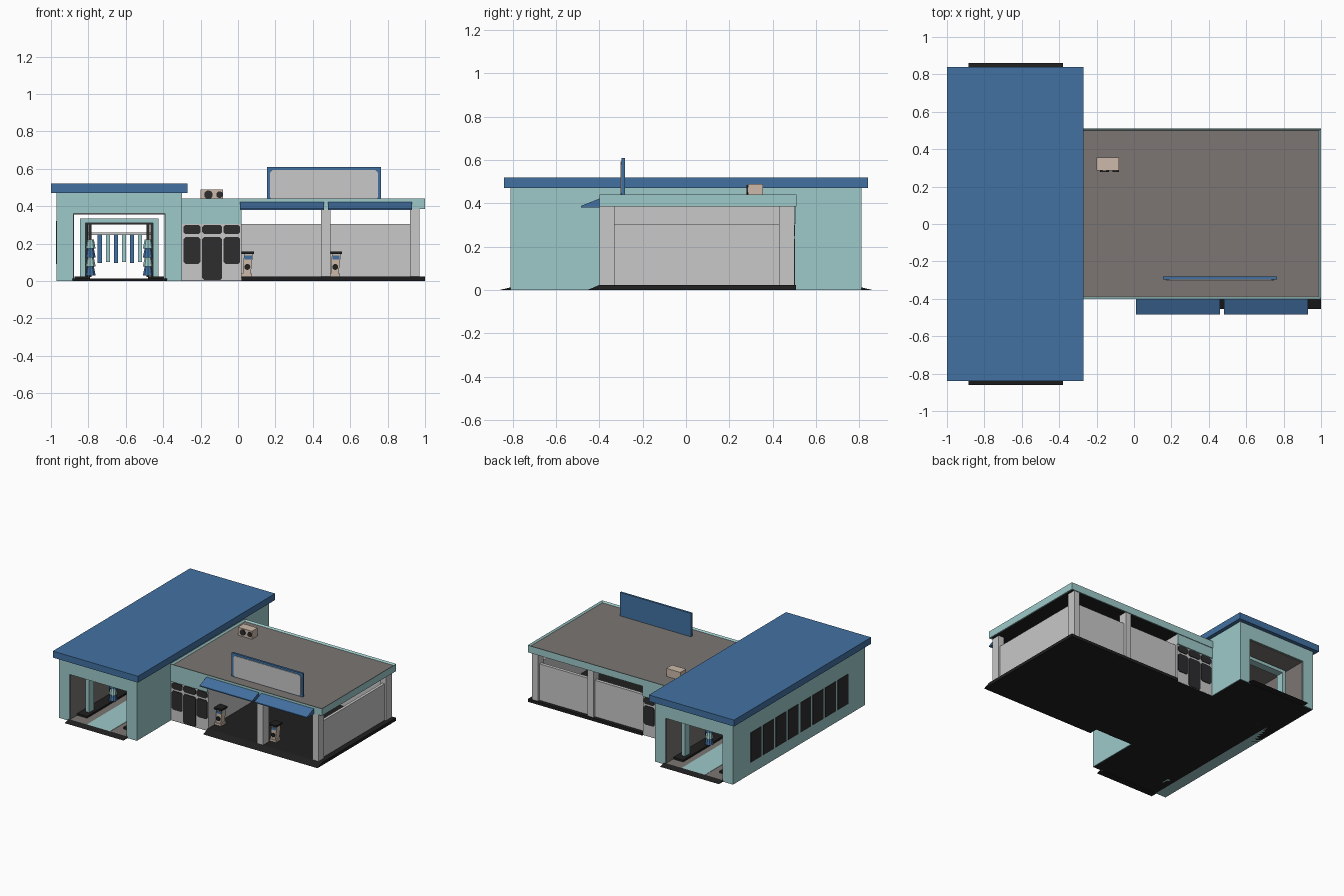
import bpy, bmesh, math

if "Cube" in bpy.data.objects:
    bpy.data.objects.remove(bpy.data.objects["Cube"])


def material(name, r, g, b):
    m = bpy.data.materials.new(name)
    m.diffuse_color = (r, g, b, 1)
    m.use_nodes = True
    m.node_tree.nodes["Principled BSDF"].inputs["Base Color"].default_value = m.diffuse_color
    return m


TEAL = material("pale_teal", .34, .585, .585)
BLUE = material("mid_blue", .055, .165, .36)
GREY = material("light_grey", .58, .58, .58)
TAUPE = material("roof_taupe", .2, .18, .172)
BLACK = material("asphalt_black", .014, .014, .014)
DARK = material("dark_glass", .026, .026, .028)
BEIGE = material("beige_metal", .61, .485, .4)


def finish(name, bm, mats):
    bmesh.ops.recalc_face_normals(bm, faces=bm.faces)
    me = bpy.data.meshes.new(name)
    bm.to_mesh(me)
    bm.free()
    for m in mats:
        me.materials.append(m)
    ob = bpy.data.objects.new(name, me)
    bpy.context.collection.objects.link(ob)
    return ob


def prism(name, pts, axis, lo, hi, mat):
    """Extrude a 2D outline along an axis: 'x' takes (y,z), 'y' takes (x,z), 'z' takes (x,y)."""
    put = {'x': lambda a, b, t: (t, a, b), 'y': lambda a, b, t: (a, t, b),
           'z': lambda a, b, t: (a, b, t)}[axis]
    bm = bmesh.new()
    r0 = [bm.verts.new(put(a, b, lo)) for a, b in pts]
    r1 = [bm.verts.new(put(a, b, hi)) for a, b in pts]
    bm.faces.new(r0)
    bm.faces.new(r1)
    n = len(pts)
    for i in range(n):
        j = (i + 1) % n
        bm.faces.new((r0[i], r0[j], r1[j], r1[i]))
    return finish(name, bm, [mat])


def rect(a0, a1, b0, b1, c=0):
    """Rectangle outline, corners cut by c."""
    if not c:
        return [(a0, b0), (a1, b0), (a1, b1), (a0, b1)]
    return [(a0 + c, b0), (a1 - c, b0), (a1, b0 + c), (a1, b1 - c),
            (a1 - c, b1), (a0 + c, b1), (a0, b1 - c), (a0, b0 + c)]


def box(name, x0, x1, y0, y1, z0, z1, mat):
    return prism(name, rect(x0, x1, y0, y1), 'z', z0, z1, mat)


def arch(x0, x1, top, t, head):
    """Doorway-shaped outline with legs t wide and a head bar."""
    return [(x0, 0), (x0, top), (x1, top), (x1, 0), (x1 - t, 0),
            (x1 - t, top - head), (x0 + t, top - head), (x0 + t, 0)]


def disc(name, x, z, r, y0, y1, mat, n=12):
    pts = [(x + r * math.cos(2 * math.pi * i / n), z + r * math.sin(2 * math.pi * i / n))
           for i in range(n)]
    return prism(name, pts, 'y', y0, y1, mat)


# ---- wash tunnel: shell, lining, roof slab ----
prism("tunnel_shell", [(-.97, 0), (-.97, .47), (-.30, .47), (-.30, 0), (-.39, 0),
                       (-.39, .36), (-.88, .36), (-.88, 0)], 'y', -.81, .81, TEAL)
for nm, x in (("left", -.88), ("right", -.394)):
    box("tunnel_lining_" + nm, x, x + .004, -.80, .80, .005, .356, TAUPE)
box("tunnel_ceiling", -.88, -.39, -.80, .80, .356, .36, TAUPE)
box("tunnel_roof", -1, -.27, -.84, .84, .47, .52, BLUE)
box("tunnel_base", -.965, -.305, -.805, .805, 0, .004, BLACK)
box("tunnel_floor", -.88, -.39, -.81, .81, .003, .01, TAUPE)
box("wash_lane", -.73, -.53, -.81, .81, .01, .012, TEAL)
for s in (-1, 1):
    prism("tunnel_ramp", [(s * .86, 0), (s * .81, .012), (s * .81, 0)], 'x', -.885, -.38, BLACK)

# side windows of the tunnel
for i in range(8):
    y = -.60 + i * .1525
    prism("tunnel_window", rect(y, y + .128, .09, .32), 'x', -.974, -.968, DARK)

# ---- wash machinery ----
CX = -.635
for y in (-.63, .63):
    prism("wash_arch", arch(CX - .21, CX + .21, .335, .03, .025), 'y', y - .03, y + .03, TEAL)
for y in (-.4, .4):
    prism("spray_frame", arch(CX - .18, CX + .18, .315, .012, .012), 'y', y - .015, y + .015, DARK)
box("strip_rail", CX - .17, CX + .17, -.03, .03, .245, .258, GREY)
for i in range(6):
    x = CX - .115 + i * .043
    box("hanging_strip", x, x + .022, -.05, .05, .1 if i % 2 else .095, .248, (BLUE, TEAL)[i % 2])
for s in (-1, 1):
    x = CX + s * .155
    box("floor_rail", min(x, x + s * .085), max(x, x + s * .085), -.72, .72, .01, .024, BLACK)
    for y in (-.4, 0, .4):
        box("brush_post", x - .008, x + .008, y - .008, y + .008, .02, .31, DARK)
        for k in range(4):      # stacked flared brush tiers
            bm = bmesh.new()
            bmesh.ops.create_cone(bm, cap_ends=True, segments=10, radius1=.03, radius2=.02, depth=.048)
            bmesh.ops.translate(bm, verts=bm.verts, vec=(x, y, .054 + k * .048))
            finish("brush_tier", bm, [(BLUE, TEAL)[k % 2]])

# ---- shop block ----
box("shop_base", -.31, .03, -.39, .495, 0, .004, BLACK)
box("shop_walls", -.31, .02, -.392, .497, .003, .385, GREY)
for nm, y0, y1, f0, f1 in (("front", -.397, -.391, -.40, -.39), ("back", .496, .502, .495, .505)):
    box("shop_fascia_" + nm, -.30, .02, f0, f1, .305, .385, TEAL)
    for x0, x1, low in ((-.292, -.2, .09), (-.192, -.085, .004), (-.078, .012, .09)):
        prism("shop_window_" + nm, rect(x0, x1, low, .235, .012), 'y', y0, y1, DARK)
        prism("shop_transom_" + nm, rect(x0, x1, .25, .3, .012), 'y', y0, y1, DARK)

# ---- flat roof: teal rim, sunken taupe deck, black underside ----
bm = bmesh.new()
bmesh.ops.create_cube(bm, size=1)
for v in bm.verts:
    v.co = (-.30 if v.co.x < 0 else 1, -.40 if v.co.y < 0 else .51, .385 if v.co.z < 0 else .44)
for direction, index, depth in ((1, 1, -.012), (-1, 2, -.003)):
    bm.normal_update()
    face = max(bm.faces, key=lambda f: f.normal.z * direction * f.calc_area())
    bmesh.ops.inset_region(bm, faces=[face], thickness=.015, depth=depth)
    face.material_index = index
finish("shop_roof", bm, [TEAL, TAUPE, BLACK])

# ---- covered forecourt: floor, ramp, columns, low walls ----
prism("forecourt_floor", [(-.455, 0), (-.40, .023), (.508, .023), (.508, 0)], 'x', .02, 1, BLACK)
for x in (.445, .92):
    for y in (-.40, .43):
        box("column", x, x + .05, y, y + .07, .02, .388, GREY)
for x0, x1 in ((.02, .445), (.495, .92)):
    box("back_wall", x0, x1, .455, .48, .02, .305, GREY)
box("side_wall", .935, .957, -.33, .43, .02, .305, GREY)

# awnings over the open bays
for x in (.01, .48):
    prism("awning", [(-.398, .422), (-.485, .388), (-.485, .38), (-.398, .38)], 'x', x, x + .45, BLUE)

# service machines
for x in (.02, .49):
    box("machine_foot", x, x + .055, -.315, -.255, .02, .04, BEIGE)
    prism("machine_body", [(x + .006, .04), (x + .048, .04), (x + .06, .145), (x + .012, .145)],
          'y', -.31, -.26, BEIGE)
    box("machine_cap", x, x + .065, -.322, -.248, .145, .158, BLACK)
    box("machine_stripe", x + .014, x + .054, -.314, -.31, .115, .135, BLUE)
    disc("machine_dial", x + .03, .075, .016, -.318, -.31, BLACK)

# ---- rooftop sign ----
box("sign_board", .155, .765, -.298, -.282, .425, .61, BLUE)
prism("sign_panel", rect(.172, .748, .432, .594, .014), 'y', -.302, -.297, GREY)

# ---- rooftop cooling unit ----
box("cooling_unit", -.2, -.08, .285, .355, .425, .49, BEIGE)
disc("large_fan", -.158, .461, .023, .278, .286, DARK)
disc("small_fan", -.098, .461, .018, .278, .286, DARK)
